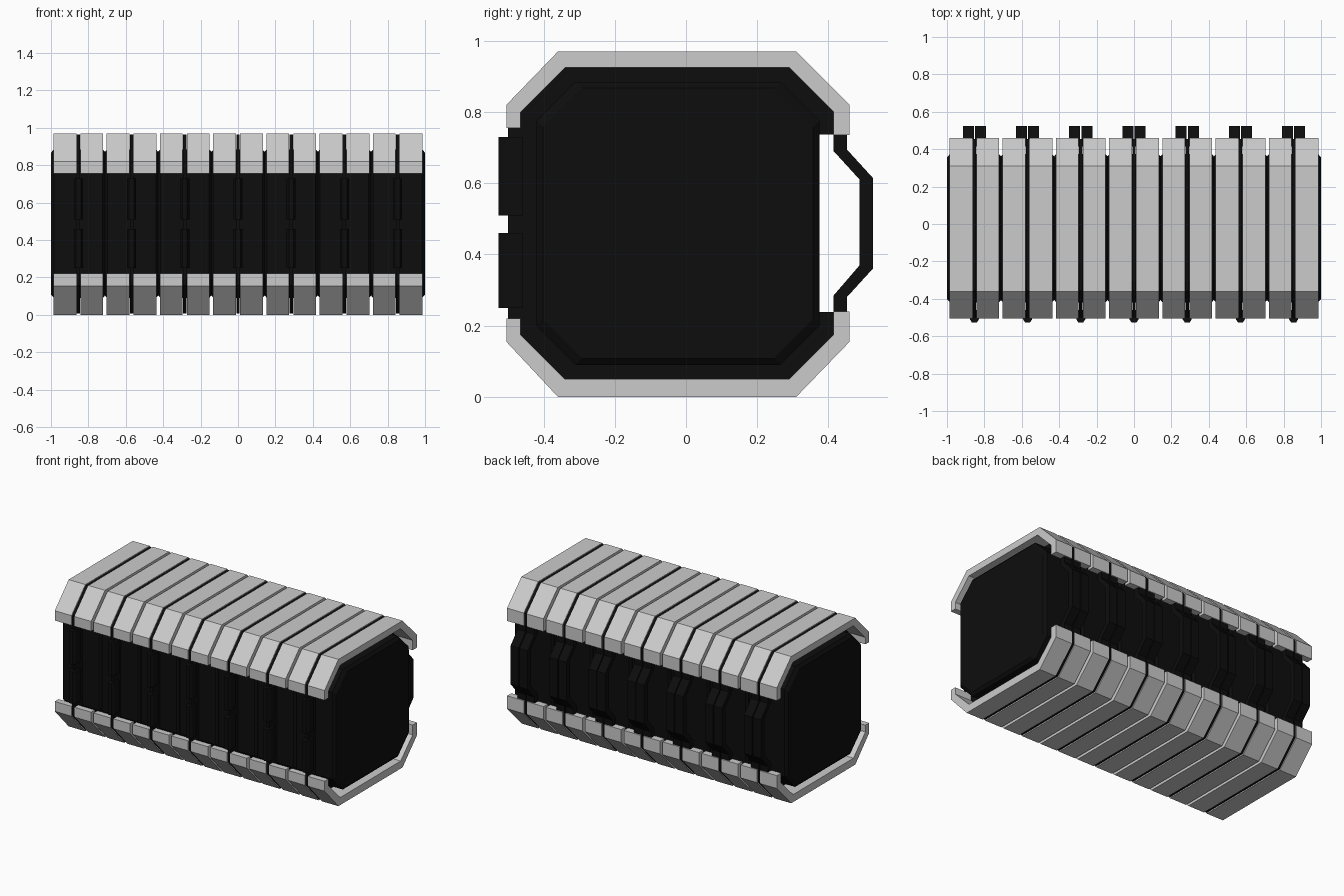
import bpy, bmesh

if "Cube" in bpy.data.objects:
    bpy.data.objects.remove(bpy.data.objects["Cube"])

black = bpy.data.materials.new("black")
black.diffuse_color = (0.004, 0.004, 0.004, 1)
black.use_nodes = True
black.node_tree.nodes["Principled BSDF"].inputs["Base Color"].default_value = black.diffuse_color

PITCH = 0.2845
CENTRES = [PITCH * i for i in range(-3, 4)]


def finish(bm, name, mat=None):
    bmesh.ops.recalc_face_normals(bm, faces=bm.faces)
    mesh = bpy.data.meshes.new(name)
    bm.to_mesh(mesh)
    bm.free()
    ob = bpy.data.objects.new(name, mesh)
    bpy.context.collection.objects.link(ob)
    if mat:
        mesh.materials.append(mat)
    return ob


def loft(bm, sections):
    """Closed solid through (x, [(y, z), ...]) sections."""
    rings = [[bm.verts.new((x, y, z)) for y, z in pts] for x, pts in sections]
    n = len(rings[0])
    for a, b in zip(rings, rings[1:]):
        for i in range(n):
            j = (i + 1) % n
            bm.faces.new((a[i], a[j], b[j], b[i]))
    bm.faces.new(rings[0][::-1])
    bm.faces.new(rings[-1])


def prism(bm, pts, x0, x1):
    loft(bm, [(x0, pts), (x1, pts)])


def octagon(inset):
    y0, y1, z0, z1, c = -0.42 + inset, 0.375 - inset, 0.09 + inset, 0.885 - inset, 0.11
    return [(y0, z0 + c), (y0 + c, z0), (y1 - c, z0), (y1, z0 + c),
            (y1, z1 - c), (y1 - c, z1), (y0 + c, z1), (y0, z1 - c)]


# C-shaped shell profiles
upper = [(-0.505, 0.755), (-0.505, 0.82), (-0.36, 0.97), (0.31, 0.97),
         (0.46, 0.82), (0.46, 0.735), (0.415, 0.735), (0.415, 0.80),
         (0.29, 0.925), (-0.34, 0.925), (-0.465, 0.80), (-0.465, 0.755)]
lower = [(-0.505, 0.22), (-0.505, 0.155), (-0.36, 0.0), (0.31, 0.0),
         (0.46, 0.155), (0.46, 0.24), (0.415, 0.24), (0.415, 0.175),
         (0.29, 0.05), (-0.34, 0.05), (-0.465, 0.175), (-0.465, 0.22)]
# divider plate between each pair of shells
plate = [(-0.5, 0.157), (-0.358, 0.006), (0.308, 0.006), (0.455, 0.157),
         (0.455, 0.238), (0.375, 0.238), (0.375, 0.737), (0.455, 0.737),
         (0.455, 0.818), (0.308, 0.965), (-0.358, 0.965), (-0.5, 0.818)]
# bent rear handle
handle = [(0.415, 0.22), (0.452, 0.22), (0.452, 0.28), (0.525, 0.36),
          (0.525, 0.615), (0.452, 0.695), (0.452, 0.755), (0.415, 0.755),
          (0.415, 0.69), (0.488, 0.61), (0.488, 0.37), (0.415, 0.285)]

for name, profile in (("upper_shells", upper), ("lower_shells", lower)):
    bm = bmesh.new()
    for c in CENTRES:
        prism(bm, profile, c - 0.133, c - 0.011)
        prism(bm, profile, c + 0.011, c + 0.133)
    finish(bm, name)

# inner body blocks with chamfered ends
bm = bmesh.new()
for c in CENTRES:
    loft(bm, [(c - 0.1465, octagon(0.018)), (c - 0.13, octagon(0)),
              (c + 0.13, octagon(0)), (c + 0.1465, octagon(0.018))])
finish(bm, "inner_body", black)

bm = bmesh.new()
for c in CENTRES:
    prism(bm, plate, c - 0.009, c + 0.009)
finish(bm, "divider_plates", black)

bm = bmesh.new()
for c in CENTRES:
    prism(bm, handle, c - 0.062, c - 0.003)
    prism(bm, handle, c + 0.003, c + 0.062)
finish(bm, "rear_handles", black)

# front clips, two per segment, chamfered front edges
bm = bmesh.new()
for c in CENTRES:
    for z0, z1 in ((0.25, 0.46), (0.51, 0.73)):
        back = [(-0.46, z0), (-0.51, z0), (-0.51, z1), (-0.46, z1)]
        face = [(-0.46, z0), (-0.527, z0), (-0.527, z1), (-0.46, z1)]
        loft(bm, [(c - 0.024, back), (c - 0.013, face),
                  (c + 0.013, face), (c + 0.024, back)])
finish(bm, "front_clips", black)
